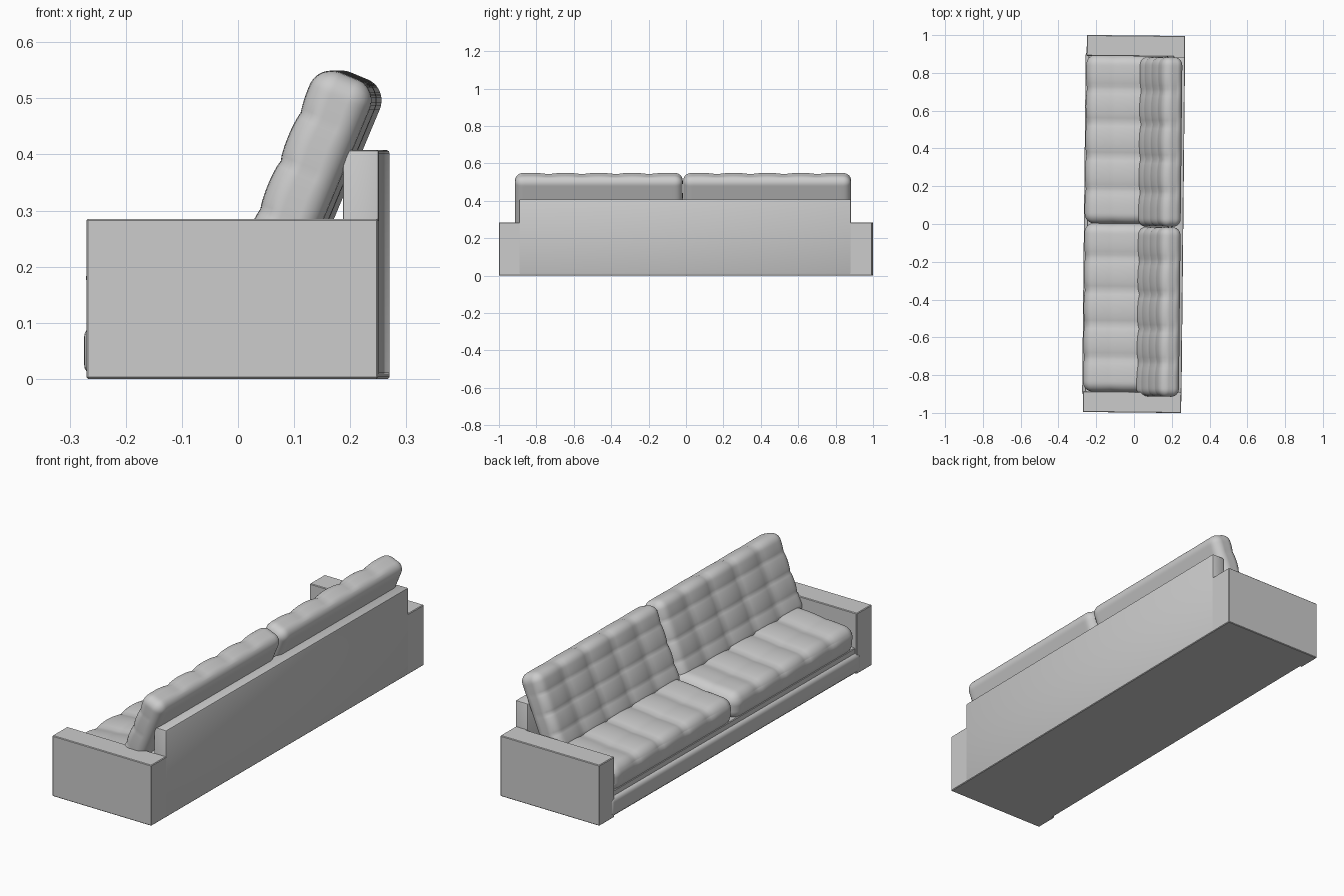
import bpy, bmesh, math
from mathutils import Matrix, Vector

if "Cube" in bpy.data.objects:
    bpy.data.objects.remove(bpy.data.objects["Cube"])

TURN = Matrix.Rotation(-0.0105, 4, 'Z')   # the whole sofa stands very slightly turned


def finish(name, bm, frame=Matrix(), smooth=30):
    bmesh.ops.transform(bm, matrix=TURN @ frame, verts=bm.verts)
    bmesh.ops.recalc_face_normals(bm, faces=bm.faces)
    me = bpy.data.meshes.new(name)
    bm.to_mesh(me)
    bm.free()
    ob = bpy.data.objects.new(name, me)
    bpy.context.collection.objects.link(ob)
    bpy.ops.object.select_all(action='DESELECT')
    ob.select_set(True)
    bpy.context.view_layer.objects.active = ob
    bpy.ops.object.shade_smooth_by_angle(angle=math.radians(smooth))
    return ob


def box(name, x0, x1, y0, y1, z0, z1, bevel=0.003, segments=1, smooth=30):
    bm = bmesh.new()
    bmesh.ops.create_cube(bm, size=1)
    for v in bm.verts:
        v.co = Vector(((x0 + x1) / 2 + v.co.x * (x1 - x0),
                       (y0 + y1) / 2 + v.co.y * (y1 - y0),
                       (z0 + z1) / 2 + v.co.z * (z1 - z0)))
    bmesh.ops.bevel(bm, geom=bm.edges[:], offset=bevel, segments=segments,
                    profile=0.5, affect='EDGES')
    return finish(name, bm, smooth=smooth)


def seam(t, count):
    """1 on each inner seam, 0 at pad centres, weak at both ends."""
    s = t * count
    depth = 1 - abs(math.sin(math.pi * s)) ** 0.6
    return depth * (0.35 if s < 0.5 or s > count - 0.5 else 1)


def cushion(name, size, radius, frame, cols, rows, col_depth, row_depth):
    """Rounded box, local x = depth, y = width, z = tufted side."""
    half = Vector(size) / 2
    bm = bmesh.new()
    bmesh.ops.create_cube(bm, size=2)
    bmesh.ops.subdivide_edges(bm, edges=bm.edges[:], cuts=49, use_grid_fill=True)
    for v in bm.verts:
        # crowd the grid towards the rounded edges
        p = Vector([h * (0.5 * t + 0.5 * math.sin(t * math.pi / 2))
                    for h, t in zip(half, v.co)])
        core = Vector([max(-h + radius, min(h - radius, c)) for h, c in zip(half, p)])
        n = (p - core).normalized()
        q = core + n * radius
        # pull the seams inward, leaving the rear side flat
        sc = seam((q.y / half.y + 1) / 2, cols)
        sr = seam((q.x / half.x + 1) / 2, rows)
        front = max(0, min(1, n.z + 0.5))
        v.co = q - n * front * (col_depth * sc * (1 - abs(n.y)) + row_depth * sr * front)
    return finish(name, bm, frame, 60)


# Frame: arms, one flush carcass at the rear and below, backrest and front rail
for side, label in ((-1, "right"), (1, "left")):
    y0, y1 = sorted((side * 0.888, side * 0.998))
    box(label + "_arm", -0.26, 0.26, y0, y1, 0, 0.285)
box("rear_carcass", 0.2, 0.26, -0.998, 0.998, 0, 0.285)
box("back_panel", 0.196, 0.261, -0.89, 0.885, 0.005, 0.408, 0.006, 2)
box("base", -0.25, 0.26, -0.998, 0.998, 0, 0.12)
box("front_rail", -0.265, -0.18, -0.915, 0.915, 0.004, 0.096, 0.022, 5, 60)

# Cushions: two gently sloped seats and two leaning backs
tilt = math.radians(22.7)
up = Vector((math.sin(tilt), 0, math.cos(tilt)))
out = Vector((-math.cos(tilt), 0, math.sin(tilt)))
lean = Matrix((up, out.cross(up), out)).transposed().to_4x4()
slope = Matrix.Rotation(math.radians(-5), 4, 'Y')
for side, label in ((-1, "right"), (1, "left")):
    cushion(label + "_seat_cushion", (0.46, 0.892, 0.132), 0.052,
            Matrix.Translation((-0.032, 0.002 + side * 0.445, 0.183)) @ slope, 5, 3, 0.014, 0.004)
    cushion(label + "_back_cushion", (0.375, 0.897, 0.116), 0.042,
            Matrix.Translation((0.134, -0.014 + side * 0.45, 0.368)) @ lean, 5, 4, 0.012, 0.005)
